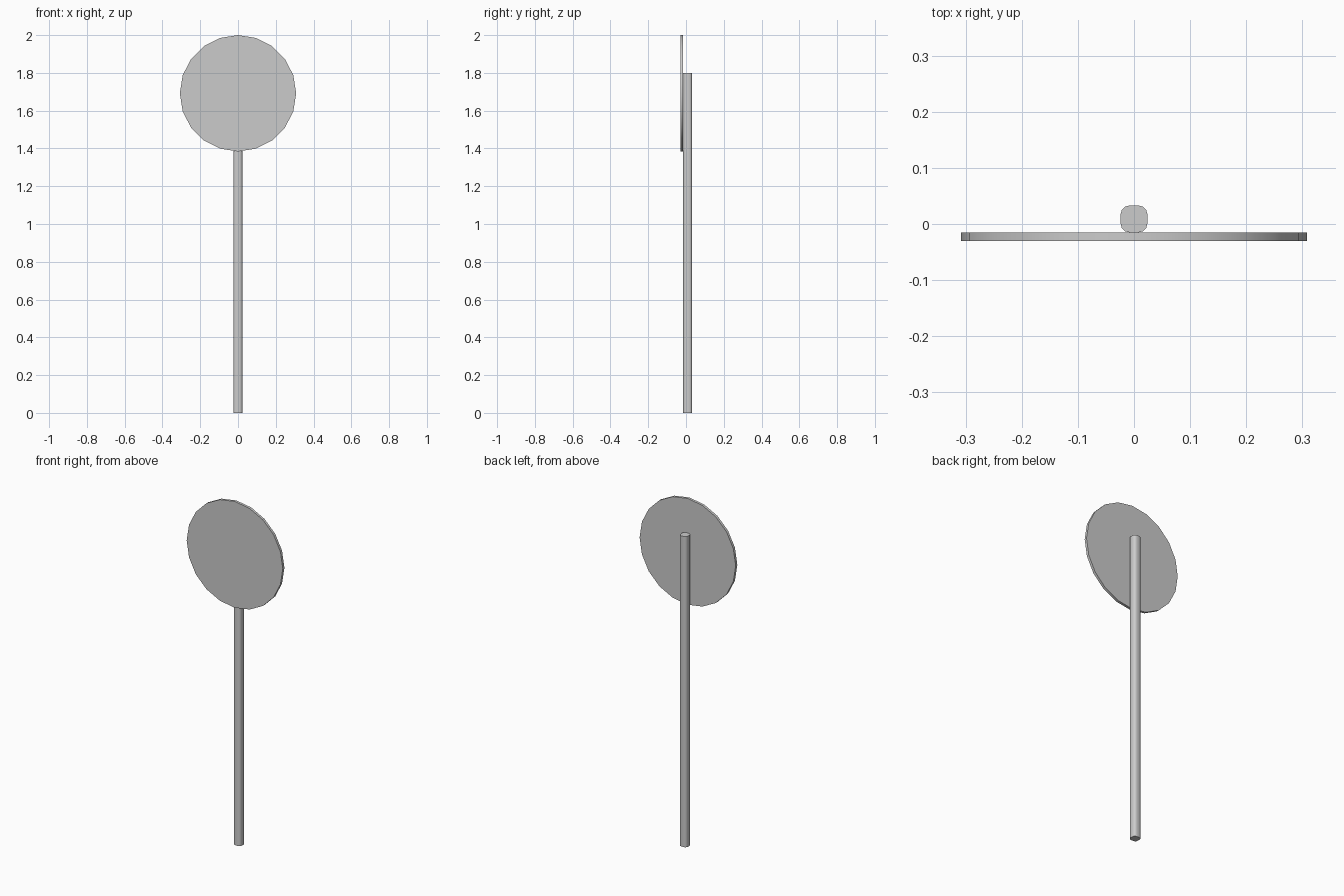
import bpy, math

if "Cube" in bpy.data.objects:
    bpy.data.objects.remove(bpy.data.objects["Cube"])


def smooth(obj):
    bpy.ops.object.select_all(action='DESELECT')
    obj.select_set(True)
    bpy.context.view_layer.objects.active = obj
    bpy.ops.object.shade_smooth_by_angle(angle=math.radians(35))


# Round sign plate, 20 sides, facing the front
bpy.ops.mesh.primitive_cylinder_add(vertices=20, radius=0.308, depth=0.015,
                                    location=(0, -0.0225, 1.692),
                                    rotation=(math.pi / 2, 0, 0))
plate = bpy.context.object
plate.name = "sign_plate"
smooth(plate)

# Post with a rounded-square section: corner arcs joined by short flats
HALF, RADIUS, STEPS, HEIGHT, POST_Y = 0.024, 0.016, 3, 1.8, 0.009
section = []
for corner in range(4):
    mid = math.radians(45 + 90 * corner)
    cx = math.copysign(HALF - RADIUS, math.cos(mid))
    cy = math.copysign(HALF - RADIUS, math.sin(mid))
    for i in range(STEPS + 1):
        a = math.pi / 2 * (corner + i / STEPS)
        section.append((cx + RADIUS * math.cos(a),
                        POST_Y + cy + RADIUS * math.sin(a)))
n = len(section)
verts = [(x, y, z) for z in (0, HEIGHT) for x, y in section]
faces = [(i, (i + 1) % n, n + (i + 1) % n, n + i) for i in range(n)]
faces += [tuple(reversed(range(n))), tuple(range(n, 2 * n))]
mesh = bpy.data.meshes.new("post")
mesh.from_pydata(verts, [], faces)
post = bpy.data.objects.new("post", mesh)
bpy.context.collection.objects.link(post)
smooth(post)
